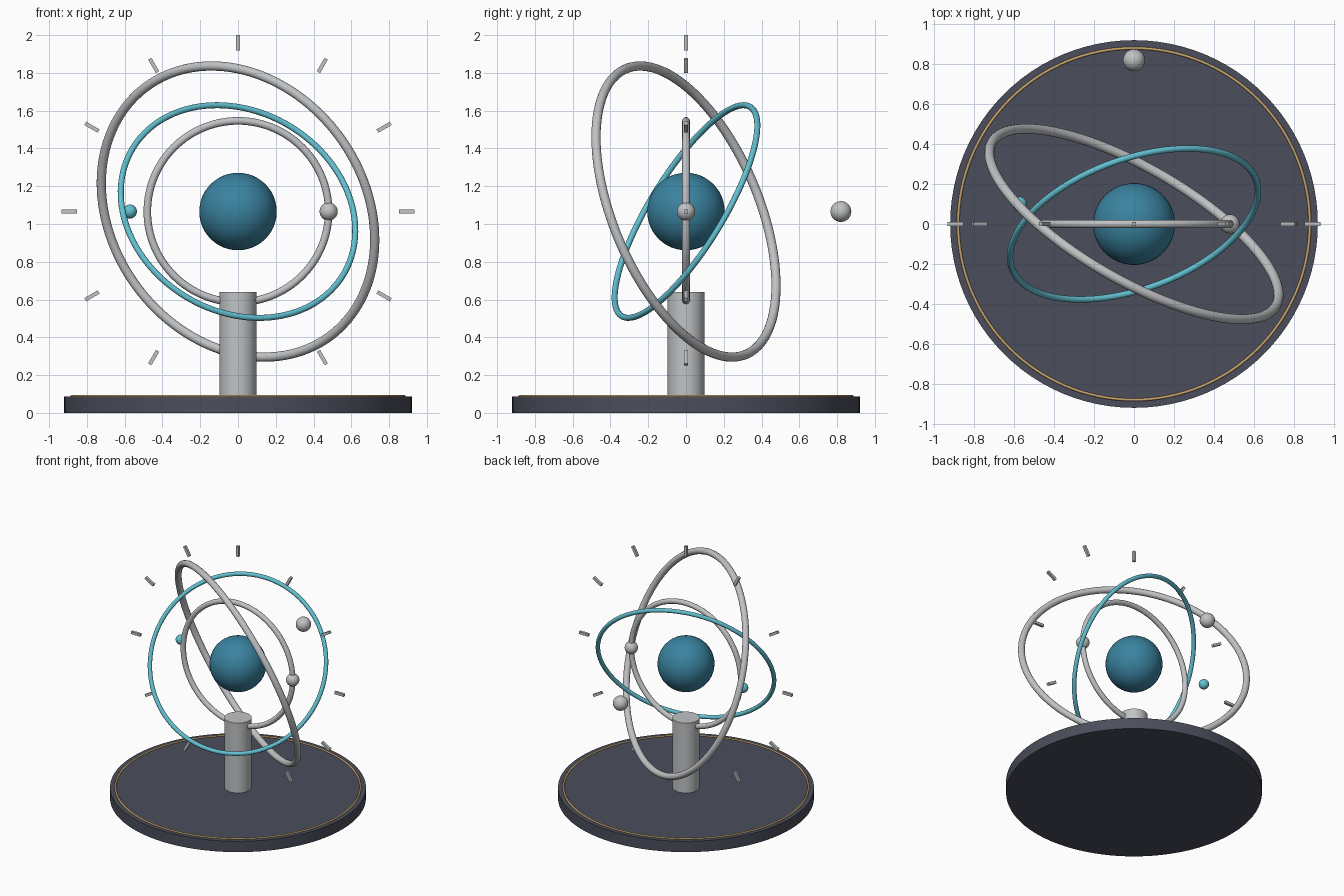
import bpy, math
from mathutils import Vector

if "Cube" in bpy.data.objects:
    bpy.data.objects.remove(bpy.data.objects["Cube"])

CENTRE = Vector((0, 0, 1.066))


def material(name, rgb):
    m = bpy.data.materials.new(name)
    m.diffuse_color = (*rgb, 1)
    m.use_nodes = True
    m.node_tree.nodes["Principled BSDF"].inputs["Base Color"].default_value = m.diffuse_color
    return m


SLATE = material("dark slate", (0.07, 0.075, 0.105))
STEEL = material("light grey metal", (0.53, 0.54, 0.55))
BLUE = material("deep blue", (0.042, 0.225, 0.35))
CYAN = material("pale cyan", (0.125, 0.53, 0.64))
GOLD = material("gold", (0.60, 0.38, 0.15))


def finish(name, mat, smooth=True):
    ob = bpy.context.object
    ob.name = name
    ob.data.materials.append(mat)
    if smooth:
        bpy.ops.object.shade_smooth_by_angle(angle=math.radians(35))
    return ob


def cylinder(name, mat, radius, z0, z1, sides):
    bpy.ops.mesh.primitive_cylinder_add(vertices=sides, radius=radius, depth=z1 - z0,
                                        location=(0, 0, (z0 + z1) / 2))
    return finish(name, mat)


def ball(name, mat, radius, offset=(0, 0, 0)):
    bpy.ops.mesh.primitive_uv_sphere_add(segments=48, ring_count=24, radius=radius,
                                         location=CENTRE + Vector(offset))
    return finish(name, mat)


def ring(name, mat, major, minor, tilt=(0, 0, 0), location=CENTRE):
    bpy.ops.mesh.primitive_torus_add(major_radius=major, minor_radius=minor,
                                     major_segments=128, minor_segments=16,
                                     location=location,
                                     rotation=[math.radians(a) for a in tilt])
    return finish(name, mat)


# Stand: disc base with gold trim and central post
cylinder("base", SLATE, 0.92, 0, 0.086, 96)
ring("base_trim", GOLD, 0.88, 0.007, location=(0, 0, 0.088))
cylinder("post", STEEL, 0.098, 0.08, 0.64, 48)

# Central globe and three orbit rings
ball("globe", BLUE, 0.205)
ring("inner_orbit", STEEL, 0.48, 0.02, (90, 0, 0))
ring("middle_orbit", CYAN, 0.65, 0.016, (60, 0, 20))
ring("outer_orbit", STEEL, 0.82, 0.0245, (-70, 0, -30))

# Small orbiting balls
ball("inner_moon", STEEL, 0.048, (0.48, 0, 0))
ball("middle_moon", CYAN, 0.037, (-0.572, 0.1, 0))
ball("outer_moon", STEEL, 0.055, (0, 0.82, 0))

# Twelve radial hour ticks in the front plane
for i in range(12):
    a = math.radians(30 * i)
    direction = Vector((math.cos(a), 0, math.sin(a)))
    bpy.ops.mesh.primitive_cube_add(size=1, location=CENTRE + direction * 0.893,
                                    rotation=(0, -a, 0))
    bpy.context.object.scale = (0.082, 0.02, 0.02)
    finish(f"tick_{i + 1}", STEEL, smooth=False)
